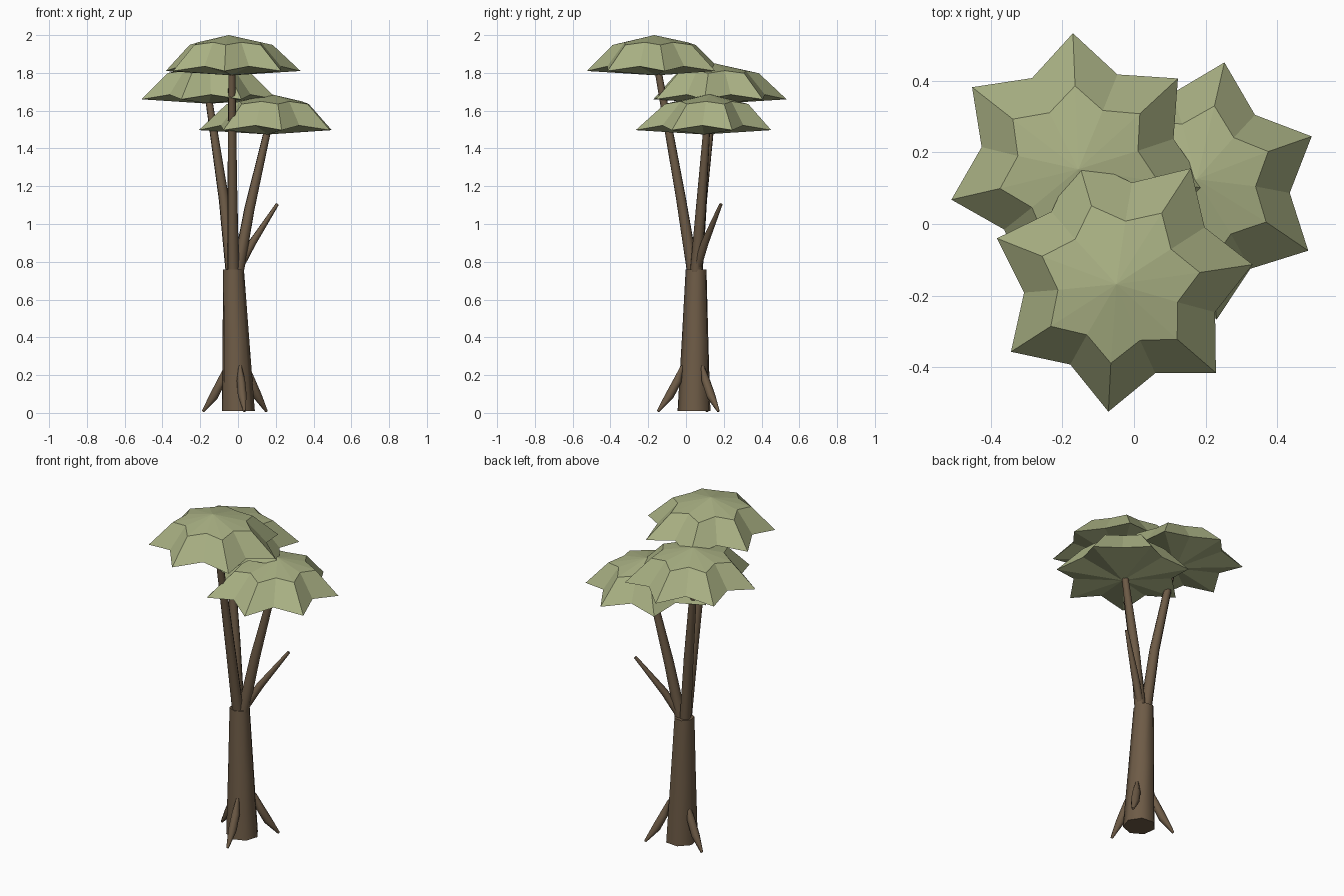
import bpy, bmesh, math
from mathutils import Vector

if "Cube" in bpy.data.objects:
    bpy.data.objects.remove(bpy.data.objects["Cube"])


def material(name, rgb):
    m = bpy.data.materials.new(name)
    m.diffuse_color = (*rgb, 1)
    m.use_nodes = True
    m.node_tree.nodes["Principled BSDF"].inputs["Base Color"].default_value = m.diffuse_color
    return m


BARK = material("bark brown", (0.155, 0.105, 0.062))
LEAF = material("leaf green", (0.40, 0.44, 0.23))


def finish(bm, name, mat, smooth=False):
    bmesh.ops.recalc_face_normals(bm, faces=bm.faces)
    me = bpy.data.meshes.new(name)
    bm.to_mesh(me)
    bm.free()
    me.materials.append(mat)
    ob = bpy.data.objects.new(name, me)
    bpy.context.collection.objects.link(ob)
    if smooth:
        bpy.ops.object.select_all(action='DESELECT')
        bpy.context.view_layer.objects.active = ob
        ob.select_set(True)
        bpy.ops.object.shade_smooth_by_angle(angle=math.radians(60))
    return ob


def bridge(bm, a, b):
    n = len(a)
    for i in range(n):
        j = (i + 1) % n
        bm.faces.new((a[i], a[j], b[j], b[i]))


def fan(bm, ring, tip):
    for i in range(len(ring)):
        bm.faces.new((ring[i], ring[(i + 1) % len(ring)], tip))


def tube(name, path, sides=7, level=False):
    """Tapered limb through (x, y, z, radius) stations."""
    bm = bmesh.new()
    pts = [Vector(p[:3]) for p in path]
    rings = []
    for i, p in enumerate(pts):
        d = pts[min(i + 1, len(pts) - 1)] - pts[max(i - 1, 0)]
        if level:
            d = Vector((0, 0, 1))
        u = d.cross(Vector((0.31, 0.95, 0))).normalized()
        v = d.cross(u).normalized()
        ring = []
        for k in range(sides):
            a = 2 * math.pi * k / sides
            ring.append(bm.verts.new(p + path[i][3] * (u * math.cos(a) + v * math.sin(a))))
        rings.append(ring)
    for a, b in zip(rings, rings[1:]):
        bridge(bm, a, b)
    bm.faces.new(rings[0])
    bm.faces.new(rings[-1])
    return finish(bm, name, BARK, True)


def canopy(name, cx, cy, z, start, apex):
    """Seven-pointed umbrella: rim star, shoulder star, apex, shallow underside."""
    bm = bmesh.new()

    def star(r_tip, r_notch, z_tip, z_notch, shift):
        ring = []
        for k in range(14):
            a = math.radians(start) + math.pi * k / 7
            r, h = (r_notch, z_notch) if k % 2 else (r_tip, z_tip)
            ring.append(bm.verts.new((cx + shift * apex[0] + r * math.cos(a),
                                      cy + shift * apex[1] + r * math.sin(a), z + h)))
        return ring

    rim = star(0.368, 0.275, 0, 0.025, 0)
    shoulder = star(0.227, 0.172, 0.138, 0.152, 0.5)
    bridge(bm, rim, shoulder)
    fan(bm, shoulder, bm.verts.new((cx + apex[0], cy + apex[1], z + 0.19)))
    fan(bm, rim, bm.verts.new((cx, cy, z - 0.023)))
    return finish(bm, name, LEAF)


# Trunk
tube("trunk", [(0, 0.045, 0.01, 0.09), (-0.012, 0.05, 0.38, 0.073),
               (-0.025, 0.055, 0.76, 0.057)], level=True)

# Limbs holding the canopies, and a bare stub
tube("front_limb", [(-0.025, 0.045, 0.70, 0.033), (-0.03, -0.025, 1.13, 0.027),
                    (-0.033, -0.145, 1.80, 0.019)])
tube("left_limb", [(-0.03, 0.055, 0.70, 0.033), (-0.075, 0.085, 1.13, 0.028),
                   (-0.155, 0.145, 1.66, 0.019)])
tube("right_limb", [(-0.01, 0.05, 0.70, 0.033), (0.06, 0.08, 1.08, 0.028),
                    (0.157, 0.11, 1.50, 0.019)])
tube("bare_stub", [(-0.02, 0.045, 0.72, 0.022), (0.075, 0.10, 0.90, 0.021),
                   (0.208, 0.185, 1.105, 0.009)])

# Buttress roots spaced evenly round the trunk
for i, deg in enumerate((-80, 40, 160)):
    c, s = math.cos(math.radians(deg)), math.sin(math.radians(deg))
    profile = [(0.065, 0.25, 0.008), (0.092, 0.17, 0.023),
               (0.135, 0.09, 0.024), (0.197, 0.008, 0.007)]
    tube(f"root_{i + 1}", [(r * c, 0.045 + r * s, h, w) for r, h, w in profile])

# Canopies
canopy("top_canopy", -0.034, -0.158, 1.81, 7, (-0.015, -0.01))
canopy("left_canopy", -0.155, 0.165, 1.66, 41, (0, -0.012))
canopy("right_canopy", 0.16, 0.095, 1.497, 24, (0.015, 0.03))
